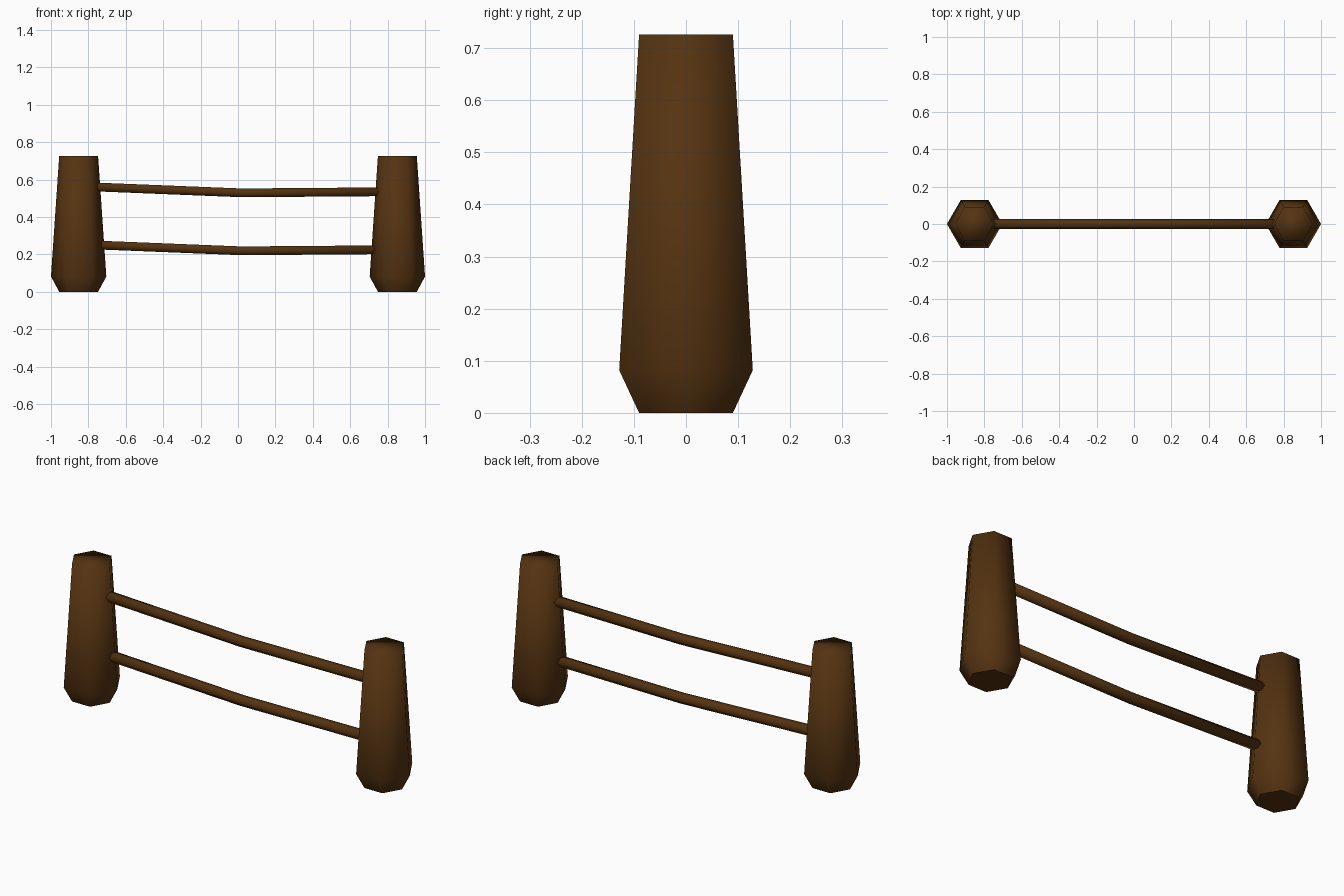
import bpy, bmesh, math

if "Cube" in bpy.data.objects:
    bpy.data.objects.remove(bpy.data.objects["Cube"])

wood = bpy.data.materials.new("dark_brown_wood")
wood.diffuse_color = (0.09, 0.033, 0.0055, 1)
wood.use_nodes = True
wood.node_tree.nodes["Principled BSDF"].inputs["Base Color"].default_value = wood.diffuse_color

SIDES = 6


def loft(name, rings, sharp_start=False):
    """Skin a list of six-point rings into a closed, smooth-shaded solid."""
    bm = bmesh.new()
    loops = [[bm.verts.new(p) for p in ring] for ring in rings]
    for a, b in zip(loops, loops[1:]):
        for i in range(SIDES):
            j = (i + 1) % SIDES
            bm.faces.new((a[i], a[j], b[j], b[i]))
    start = bm.faces.new(loops[0][::-1])
    bm.faces.new(loops[-1])
    bmesh.ops.recalc_face_normals(bm, faces=bm.faces)
    for f in bm.faces:
        f.smooth = True
    if sharp_start:
        for e in start.edges:
            e.smooth = False
    mesh = bpy.data.meshes.new(name)
    bm.to_mesh(mesh)
    bm.free()
    mesh.materials.append(wood)
    obj = bpy.data.objects.new(name, mesh)
    bpy.context.collection.objects.link(obj)
    return obj


def angles():
    return [2 * math.pi * i / SIDES for i in range(SIDES)]


# Posts: tapered hexagonal logs, narrowed at the foot
POST_PROFILE = [(0.104, 0.0), (0.148, 0.082), (0.104, 0.726)]
for side, x in (("left", -0.852), ("right", 0.852)):
    rings = [[(x + r * math.cos(a), r * math.sin(a), z) for a in angles()]
             for r, z in POST_PROFILE]
    loft(side + "_post", rings, sharp_start=True)

# Rails: thin sagging bars with one bend in the middle
RAIL_RADIUS = 0.027
RAIL_PATH = [(-0.80, 0.033), (0.02, 0.0), (0.80, 0.006)]
for level, z0 in (("lower", 0.219), ("upper", 0.529)):
    rings = [[(x, RAIL_RADIUS * math.cos(a), z0 + dz + RAIL_RADIUS * math.sin(a))
              for a in angles()] for x, dz in RAIL_PATH]
    loft(level + "_rail", rings)
